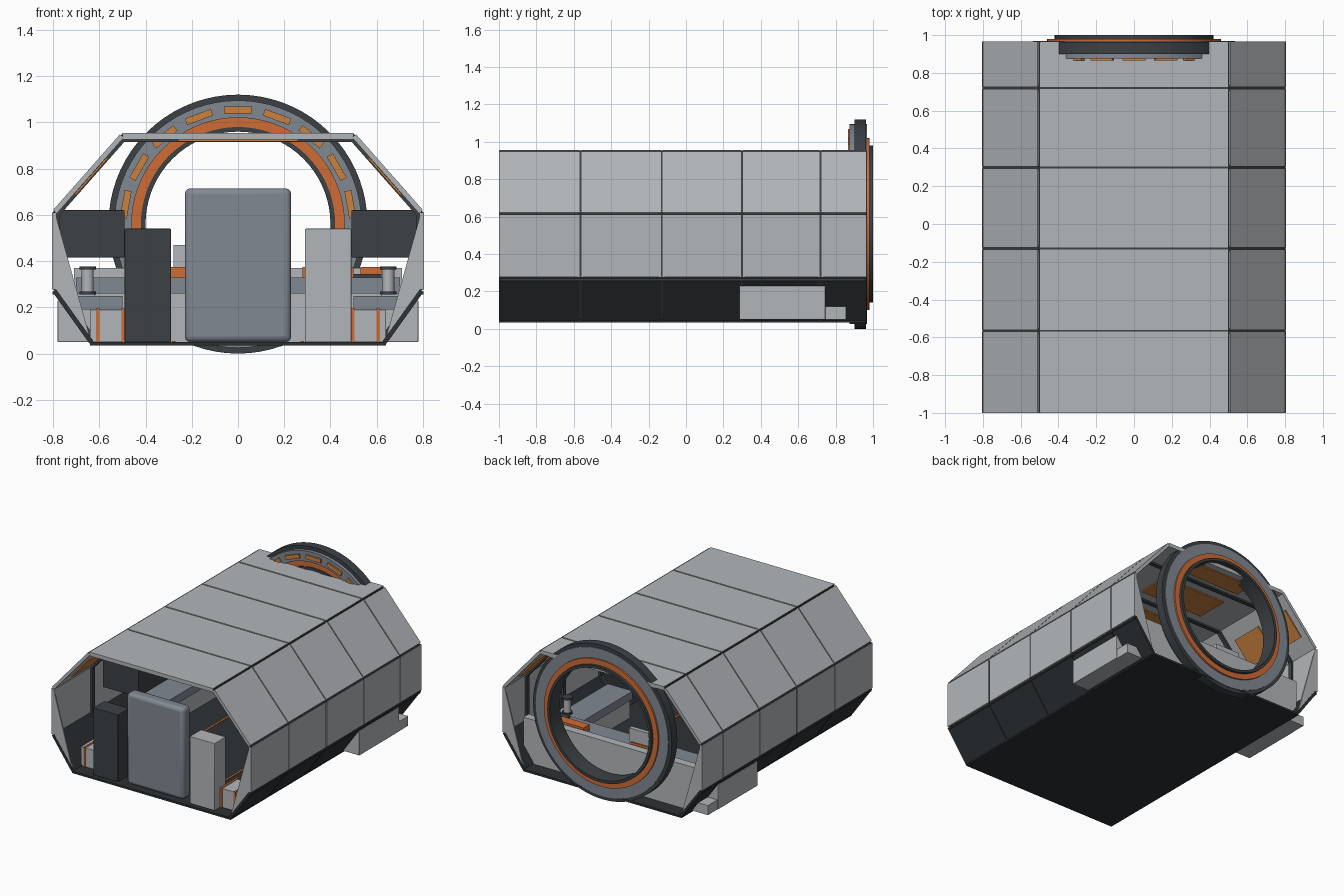
import bpy, bmesh, math
from mathutils import Matrix, Vector

cube = bpy.data.objects.get("Cube")
if cube:
    bpy.data.objects.remove(cube, do_unlink=True)


def material(name, r, g, b):
    m = bpy.data.materials.new(name)
    m.use_nodes = True
    m.diffuse_color = (r, g, b, 1)
    m.node_tree.nodes["Principled BSDF"].inputs["Base Color"].default_value = (r, g, b, 1)
    return m


LIGHT = material("light grey panel", 0.45, 0.47, 0.49)
MID = material("blue grey", 0.22, 0.25, 0.29)
DARK = material("charcoal", 0.045, 0.053, 0.06)
BLACK = material("floor black", 0.026, 0.031, 0.035)
ORANGE = material("orange", 0.62, 0.15, 0.035)
AMBER = material("amber", 0.6, 0.22, 0.05)


def finish(name, bm, mat, bevel=0):
    bmesh.ops.recalc_face_normals(bm, faces=bm.faces[:])
    mesh = bpy.data.meshes.new(name)
    bm.to_mesh(mesh)
    bm.free()
    mesh.materials.append(mat)
    mesh.shade_smooth()
    mesh.set_sharp_from_angle(angle=math.radians(30))
    ob = bpy.data.objects.new(name, mesh)
    bpy.context.collection.objects.link(ob)
    if bevel:
        mod = ob.modifiers.new("Bevel", "BEVEL")
        mod.width = bevel
        mod.segments = 3
    return ob


def prism(name, pts, y0, y1, mat, side=1, bevel=0):
    """Extrude an (x, z) outline along y; side=-1 mirrors it."""
    bm = bmesh.new()
    face = bm.faces.new([bm.verts.new((side * x, y0, z)) for x, z in pts])
    out = bmesh.ops.extrude_face_region(bm, geom=[face])
    moved = [v for v in out["geom"] if isinstance(v, bmesh.types.BMVert)]
    bmesh.ops.translate(bm, verts=moved, vec=(0, y1 - y0, 0))
    return finish(name, bm, mat, bevel)


def box(name, x0, x1, y0, y1, z0, z1, mat, side=1, bevel=0):
    return prism(name, [(x0, z0), (x1, z0), (x1, z1), (x0, z1)], y0, y1, mat, side, bevel)


def strip(a, b, inset, thick, trim):
    """Outline of a plate lying inside the line a-b."""
    a, b = Vector(a), Vector(b)
    d = (b - a).normalized()
    n = Vector((-d.y, d.x))
    a, b = a + d * trim, b - d * trim
    return [a + n * inset, b + n * inset, b + n * (inset + thick), a + n * (inset + thick)]


def ring(name, r0, r1, y0, y1, mat):
    bm = bmesh.new()
    vs = [bm.verts.new((r, y, RING_Z)) for r, y in ((r0, y0), (r1, y0), (r1, y1), (r0, y1))]
    es = [bm.edges.new((vs[i], vs[(i + 1) % 4])) for i in range(4)]
    bmesh.ops.spin(bm, geom=vs + es, cent=(0, 0, RING_Z), axis=(0, 1, 0),
                   angle=math.tau, steps=72, use_merge=False)
    bmesh.ops.remove_doubles(bm, verts=bm.verts[:], dist=0.0005)
    return finish(name, bm, mat)


def cylinder(name, x, y, z, r, h, mat):
    bm = bmesh.new()
    bmesh.ops.create_cone(bm, cap_ends=True, segments=24, radius1=r, radius2=r, depth=h,
                          matrix=Matrix.Translation((x, y, z)))
    return finish(name, bm, mat)


# Hull cross-section corners, from floor edge to roof edge
FLOOR, LOW, HIGH, ROOF = (0.64, 0.04), (0.805, 0.27), (0.805, 0.615), (0.505, 0.955)
SEAMS = [-1, -0.565, -0.13, 0.3, 0.72, 0.965]
SIDES = ((1, "left"), (-1, "right"))
RING_Z = 0.56
GAP = 0.005

# Hull panels, bay by bay, with warm lamps on the upper inner faces
for i, (ya, yb) in enumerate(zip(SEAMS, SEAMS[1:])):
    a, b = ya + (GAP if i else 0), yb - (GAP if i < 4 else 0)
    box(f"roof_panel_{i}", -0.498, 0.498, a, b, 0.927, 0.955, LIGHT)
    c, h = (a + b) / 2, (b - a) * 0.3
    box(f"roof_lamp_{i}", -0.26, 0.26, c - h, c + h, 0.918, 0.926, AMBER)
    for s, tag in SIDES:
        prism(f"lower_panel_{tag}_{i}", strip(FLOOR, LOW, 0, 0.02, 0.004), a, b, BLACK, s)
        prism(f"wall_panel_{tag}_{i}", strip(LOW, HIGH, 0, 0.02, 0.007), a, b, LIGHT, s)
        prism(f"shoulder_panel_{tag}_{i}", strip(HIGH, ROOF, 0, 0.022, 0.008), a, b, LIGHT, s)
        prism(f"shoulder_lamp_{tag}_{i}", strip(HIGH, ROOF, 0.023, 0.008, 0.12), c - h, c + h, AMBER, s)

# Dark ribs behind the seams and rails along the hull corners
for i, y in enumerate(SEAMS[1:-1]):
    box(f"roof_rib_{i}", -0.5, 0.5, y - 0.015, y + 0.015, 0.915, 0.948, DARK)
    for s, tag in SIDES:
        for part, p, q in (("lower", FLOOR, LOW), ("wall", LOW, HIGH), ("shoulder", HIGH, ROOF)):
            prism(f"{part}_rib_{tag}_{i}", strip(p, q, 0.006, 0.03, 0.004), y - 0.015, y + 0.015, DARK, s)
for s, tag in SIDES:
    for part, (x, z) in (("low", LOW), ("high", HIGH), ("roof", ROOF)):
        box(f"{part}_rail_{tag}", x - 0.018, x - 0.003, -0.995, 0.96, z - 0.014, z - 0.002, DARK, s)
    # Triangular end plates
    for end, y in (("front", -0.998), ("back", 0.953)):
        prism(f"{end}_gusset_{tag}", [(0.635, 0.05), (0.79, 0.265), (0.79, 0.605)], y, y + 0.01, LIGHT, s)

# Floor
box("floor_plate", -0.64, 0.64, -1, 0.965, 0.035, 0.05, BLACK)
for s, tag in SIDES:
    box(f"floor_stripe_{tag}", 0.27, 0.285, -0.6, 0.6, 0.05, 0.055, ORANGE, s)

# Docking ring on the back
ring("ring_body", 0.415, 0.56, 0.9, 0.963, DARK)
ring("ring_front_face", 0.46, 0.535, 0.875, 0.905, MID)
ring("ring_front_band", 0.415, 0.467, 0.885, 0.905, ORANGE)
ring("ring_back_face", 0.455, 0.535, 0.96, 0.968, MID)
ring("ring_back_band", 0.415, 0.46, 0.96, 0.98, ORANGE)
ring("ring_collar", 0.4, 0.42, 0.88, 1.0, DARK)
for i in range(18):
    lamp = box(f"ring_lamp_{i}", -0.06, 0.06, 0.865, 0.88, 0.478, 0.508, AMBER)
    lamp.matrix_world = Matrix.Translation((0, 0, RING_Z)) @ Matrix.Rotation(i * math.tau / 18, 4, "Y")

# Cabinets standing at the open front
box("centre_cabinet", -0.23, 0.23, -0.96, -0.87, 0.05, 0.715, MID, bevel=0.025)
box("dark_cabinet", -0.49, -0.29, -0.97, -0.84, 0.05, 0.54, DARK, bevel=0.004)
box("light_cabinet", 0.29, 0.49, -0.97, -0.84, 0.05, 0.54, LIGHT, bevel=0.004)

# Side fittings, mirrored
for s, tag in SIDES:
    box(f"outer_pod_{tag}", 0.6, 0.78, 0.285, 0.745, 0.05, 0.23, LIGHT, s, 0.004)
    box(f"outer_pod_step_{tag}", 0.6, 0.775, 0.745, 0.855, 0.05, 0.12, LIGHT, s)
    box(f"wall_locker_{tag}", 0.49, 0.775, -0.45, -0.05, 0.415, 0.62, DARK, s, 0.006)
    box(f"floor_locker_{tag}", 0.5, 0.64, -0.9, -0.72, 0.05, 0.19, LIGHT, s, 0.004)
    for x in (0.49, 0.6):
        box(f"locker_strap_{tag}", x, x + 0.014, -0.906, -0.714, 0.05, 0.195, ORANGE, s)
    box(f"side_bench_{tag}", 0.5, 0.7, -0.1, 0.6, 0.19, 0.25, MID, s)
    box(f"bench_base_{tag}", 0.52, 0.64, -0.1, 0.6, 0.05, 0.19, LIGHT, s)
    cylinder(f"spool_core_{tag}", s * 0.65, 0.44, 0.315, 0.026, 0.12, LIGHT)
    for z in (0.262, 0.37):
        cylinder(f"spool_flange_{tag}", s * 0.65, 0.44, z, 0.036, 0.012, DARK)

# Control desk across the back
DESK = [(-0.64, 0.05), (0.64, 0.05), (0.71, 0.16), (0.71, 0.37), (-0.71, 0.37), (-0.71, 0.16)]
prism("desk_bulkhead", DESK, 0.8, 0.86, LIGHT)
box("desk_top", -0.7, 0.7, 0.6, 0.8, 0.26, 0.33, MID)
box("desk_base", -0.62, 0.62, 0.66, 0.8, 0.05, 0.26, LIGHT)
box("desk_screen", -0.28, -0.08, 0.74, 0.77, 0.33, 0.47, LIGHT)
box("desk_keys", 0.5, 0.62, 0.62, 0.7, 0.33, 0.345, DARK)
for x0, x1 in ((0.28, 0.5), (0.53, 0.62), (-0.3, -0.1)):
    box("desk_control", x0, x1, 0.71, 0.78, 0.33, 0.375, ORANGE)
